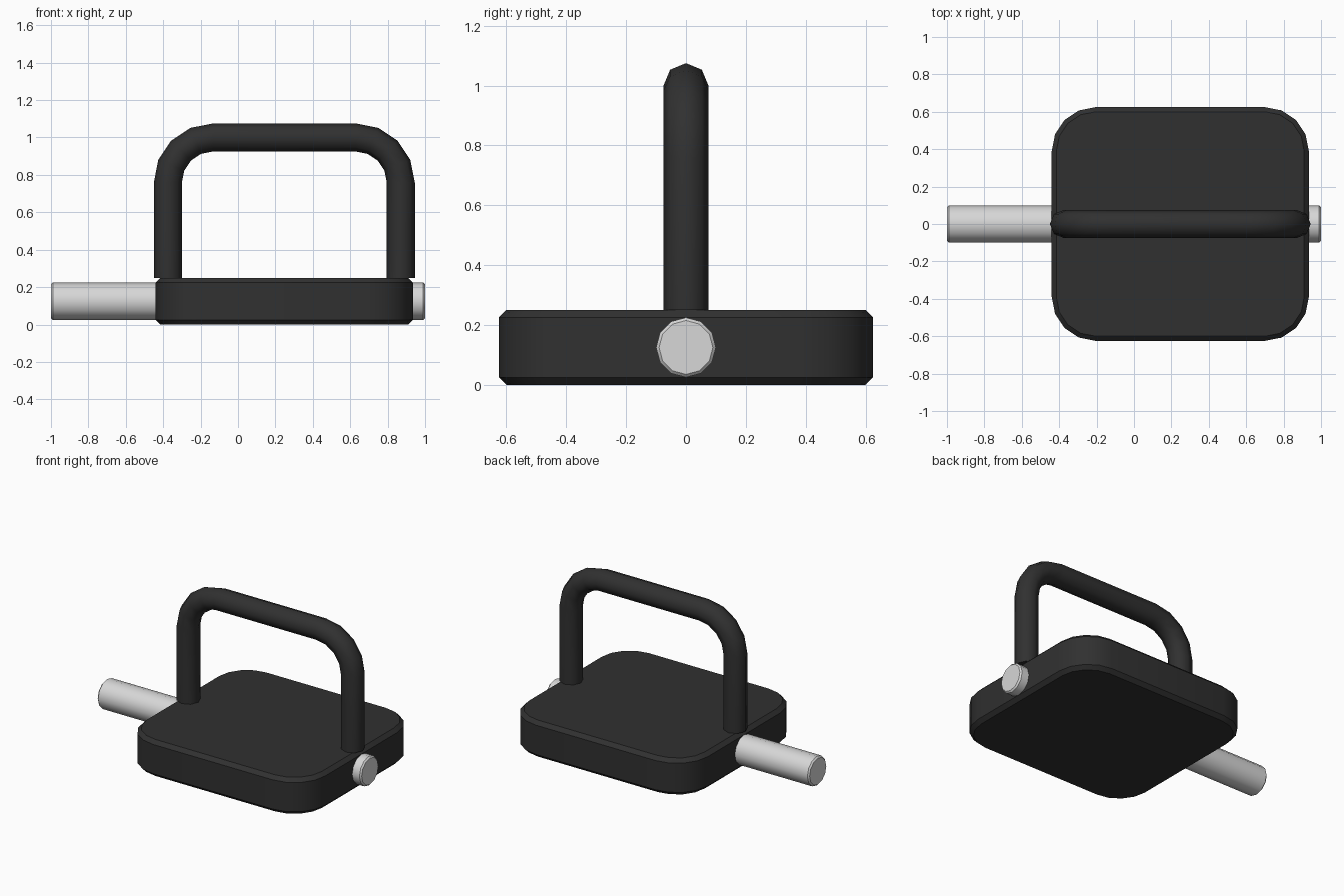
import bpy, bmesh, math
from mathutils import Vector

if "Cube" in bpy.data.objects:
    bpy.data.objects.remove(bpy.data.objects["Cube"])


def material(name, rgb):
    m = bpy.data.materials.new(name)
    m.diffuse_color = (*rgb, 1)
    m.use_nodes = True
    m.node_tree.nodes["Principled BSDF"].inputs["Base Color"].default_value = m.diffuse_color
    return m


black = material("black_coating", (0.03, 0.03, 0.03))
steel = material("light_steel", (0.68, 0.68, 0.68))


def loft(name, rings, mat, angle):
    """Skin a list of vertex rings and cap both ends."""
    bm = bmesh.new()
    loops = [[bm.verts.new(p) for p in ring] for ring in rings]
    n = len(loops[0])
    for a, b in zip(loops, loops[1:]):
        for i in range(n):
            j = (i + 1) % n
            bm.faces.new((a[i], a[j], b[j], b[i]))
    bm.faces.new(loops[0][::-1])
    bm.faces.new(loops[-1])
    bmesh.ops.recalc_face_normals(bm, faces=bm.faces)
    mesh = bpy.data.meshes.new(name)
    bm.to_mesh(mesh)
    bm.free()
    mesh.materials.append(mat)
    ob = bpy.data.objects.new(name, mesh)
    bpy.context.collection.objects.link(ob)
    bpy.ops.object.select_all(action='DESELECT')
    ob.select_set(True)
    bpy.context.view_layer.objects.active = ob
    bpy.ops.object.shade_smooth_by_angle(angle=math.radians(angle))
    return ob


CX = 0.2475  # centre of body and handle


# Body: rounded square slab with chamfered rims
def slab_ring(inset, z, hx=0.6875, hy=0.625, r=0.235, seg=4):
    pts = []
    for q, (sx, sy) in enumerate(((1, 1), (-1, 1), (-1, -1), (1, -1))):
        for k in range(seg + 1):
            a = math.pi / 2 * (q + k / seg)
            pts.append((CX + sx * (hx - r) + (r - inset) * math.cos(a),
                        sy * (hy - r) + (r - inset) * math.sin(a), z))
    return pts


loft("body", [slab_ring(0.025, 0), slab_ring(0, 0.025),
              slab_ring(0, 0.225), slab_ring(0.025, 0.25)], black, 30)

# Shackle: octagonal tube swept along an arch
HALF, TOP, BEND, TUBE = 0.6225, 1.0, 0.24, 0.075
path = [(-HALF, 0.25, 0.0)]  # x, z, direction of the outward normal
for side in (-1, 1):
    for k in range(5):
        t = math.pi / 2 * k / 4
        a = math.pi - t if side < 0 else math.pi / 2 - t
        path.append((side * (HALF - BEND) + BEND * math.cos(a),
                     TOP - BEND + BEND * math.sin(a), a))
path[0] = (-HALF, 0.25, math.pi)
path.append((HALF, 0.25, 0.0))
rings = []
for x, z, a in path:
    out = Vector((math.cos(a), 0, math.sin(a)))
    side = Vector((0, 1, 0))
    rings.append([Vector((CX + x, 0, z)) + TUBE * (math.cos(u) * out + math.sin(u) * side)
                  for u in (math.tau * i / 8 for i in range(8))])
loft("shackle", rings, black, 50)

# Locking pin: steel rod through the body with softened ends
loft("locking_pin", [[(x, r * math.cos(u), 0.125 + r * math.sin(u))
                      for u in (math.tau * i / 12 for i in range(12))]
                     for x, r in ((-1, 0.09), (-0.99, 0.1), (0.99, 0.1), (1, 0.09))],
     steel, 40)
